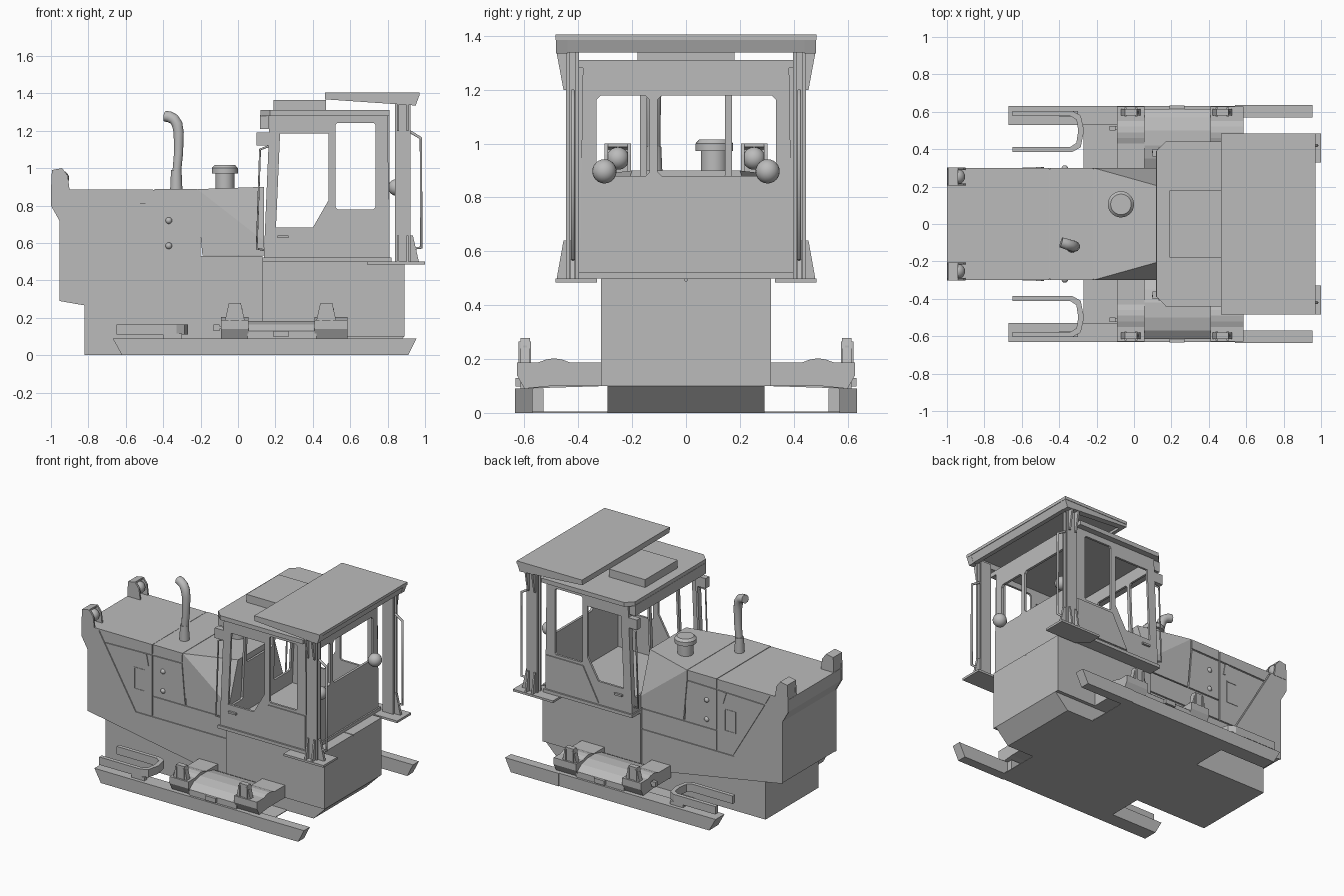
import bpy, bmesh
from mathutils import Vector

old = bpy.data.objects.get("Cube")
if old:
    bpy.data.objects.remove(old, do_unlink=True)

grey = bpy.data.materials.new("plain grey")
grey.use_nodes = True
grey.diffuse_color = (0.5, 0.5, 0.5, 1)
grey.node_tree.nodes["Principled BSDF"].inputs["Base Color"].default_value = (0.5, 0.5, 0.5, 1)


def add(name, data, mirror=False):
    ob = bpy.data.objects.new(name, data)
    bpy.context.scene.collection.objects.link(ob)
    data.materials.append(grey)
    if mirror:
        m = ob.modifiers.new("Mirror", "MIRROR")
        m.use_axis = (False, True, False)
        m.use_mirror_merge = False
    return ob


def from_bm(name, bm, mirror=False):
    bmesh.ops.recalc_face_normals(bm, faces=bm.faces[:])
    me = bpy.data.meshes.new(name)
    bm.to_mesh(me)
    bm.free()
    return add(name, me, mirror)


PLACE = {"x": lambda u, v, w: (w, u, v), "y": lambda u, v, w: (u, w, v), "z": lambda u, v, w: (u, v, w)}


def prism(name, pts, axis, a, b, holes=(), mirror=False):
    """Extrude a flat outline, with optional holes, along one axis."""
    bm = bmesh.new()
    for loop in [pts, *holes]:
        vs = [bm.verts.new(PLACE[axis](u, v, a)) for u, v in loop]
        for i, v in enumerate(vs):
            bm.edges.new((vs[i - 1], v))
    bmesh.ops.triangle_fill(bm, edges=bm.edges[:], use_beauty=True)
    res = bmesh.ops.extrude_face_region(bm, geom=bm.faces[:], use_keep_orig=True)
    moved = [g for g in res["geom"] if isinstance(g, bmesh.types.BMVert)]
    bmesh.ops.translate(bm, verts=moved, vec=PLACE[axis](0, 0, b - a))
    return from_bm(name, bm, mirror)


def rect(u0, u1, v0, v1, c=0.0):
    if not c:
        return [(u0, v0), (u1, v0), (u1, v1), (u0, v1)]
    return [(u0 + c, v0), (u1 - c, v0), (u1, v0 + c), (u1, v1 - c),
            (u1 - c, v1), (u0 + c, v1), (u0, v1 - c), (u0, v0 + c)]


def box(name, x, y, z, mirror=False):
    return prism(name, rect(*x, *y), "z", *z, mirror=mirror)


def hull(name, pts, mirror=False):
    bm = bmesh.new()
    for p in pts:
        bm.verts.new(p)
    bmesh.ops.convex_hull(bm, input=bm.verts[:])
    return from_bm(name, bm, mirror)


def rod(name, pts, r, mirror=False, radii=None):
    cu = bpy.data.curves.new(name, "CURVE")
    cu.dimensions, cu.bevel_depth, cu.bevel_resolution, cu.use_fill_caps = "3D", r, 3, True
    sp = cu.splines.new("POLY")
    sp.points.add(len(pts) - 1)
    for i, p in enumerate(pts):
        sp.points[i].co = (*p, 1)
        sp.points[i].radius = radii[i] if radii else 1
    sp.use_smooth = True
    return add(name, cu, mirror)


def smooth(bm):
    for f in bm.faces:
        f.smooth = len(f.verts) <= 4
    return bm


def ball(name, c, r, mirror=False):
    bm = bmesh.new()
    bmesh.ops.create_uvsphere(bm, u_segments=20, v_segments=12, radius=r)
    bmesh.ops.translate(bm, verts=bm.verts[:], vec=c)
    return from_bm(name, smooth(bm), mirror)


def drum(name, x, y, z0, z1, r0, r1):
    bm = bmesh.new()
    bmesh.ops.create_cone(bm, cap_ends=True, segments=28, radius1=r0, radius2=r1, depth=z1 - z0)
    bmesh.ops.translate(bm, verts=bm.verts[:], vec=(x, y, (z0 + z1) / 2))
    return from_bm(name, smooth(bm))


# lower tub and rear box
prism("tub", [(-.82, 0), (.79, 0), (.89, .1), (.89, .49), (-.82, .49)], "y", -.292, .292)
box("rear_box_half", (.13, .89), (.003, .316), (.1, .5), True)

# hood: core, then side panels with gaps between them
prism("hood_core", [(-.997, .883), (-.2, .885), (-.2, .53), (.13, .53), (.13, .13), (-.1, .14),
                    (-.952, .292), (-.952, .72), (-.997, .8)], "y", -.293, .293)
PANELS = {
    "nose_panel": [(-1, .885), (-.87, .878), (-.582, .381), (.13, .381), (.13, .12), (-.1, .14),
                   (-.955, .29), (-.955, .72), (-1, .8)],
    "front_lower_panel": [(-.818, .802), (-.454, .811), (-.454, .389), (-.575, .389)],
    "front_upper_strip": [(-.86, .88), (-.454, .886), (-.454, .82), (-.822, .811)],
    "rear_lower_panel": [(-.446, .389), (.13, .389), (.13, .525), (-.446, .525)],
    "rear_middle_panel": [(-.446, .533), (-.2, .533), (-.225, .815), (-.446, .811)],
    "rear_upper_strip": [(-.446, .82), (-.225, .824), (-.225, .888), (-.446, .886)],
}
for name, pts in PANELS.items():
    prism(name, pts, "y", .29, .3, mirror=True)
box("front_hood_lid", (-1, -.454), (-.3, .3), (.875, .886))
box("rear_hood_lid", (-.446, -.22), (-.3, .3), (.877, .888))
hull("tapered_hood", [(x, s * y, z) for s in (-1, 1) for x, y, z in (
    (-.217, .3, .888), (-.217, .3, .82), (-.19, .3, .533), (.14, .2, .9), (.14, .2, .83),
    (.14, .3, .61), (.14, .3, .533))])
prism("side_hatch", rect(-.595, -.508, .54, .695), "y", .296, .303,
      [rect(-.588, -.515, .547, .688)], True)
prism("hood_latch", [(-.525, .81), (-.495, .81), (-.48, .73), (-.5, .73)], "y", .297, .305, mirror=True)
for z in (.585, .72):
    ball("panel_knob", (-.37, .296, z), .018, True)

# lamp housings on the nose
for y in (.205, .29):
    prism("lamp_cheek", [(-1, .88), (-.995, .99), (-.94, 1), (-.91, .96), (-.9, .88)],
          "y", y, y + .012, mirror=True)
prism("lamp_hood", [(-.998, .88), (-.995, .99), (-.94, 1), (-.94, .988), (-.98, .978), (-.98, .88)],
      "y", .205, .302, mirror=True)
ball("nose_lamp", (-.945, .253, .945), .042, True)

# exhaust and air intake
drum("exhaust_base", -.33, -.12, .88, .99, .033, .028)
rod("exhaust_pipe", [(-.33, -.12, .95), (-.318, -.12, 1.08), (-.317, -.12, 1.19), (-.325, -.118, 1.235),
                     (-.342, -.113, 1.262), (-.365, -.106, 1.274), (-.39, -.098, 1.278)], .03,
    radii=[.8, .85, .95, 1, 1, 1, .95])
drum("intake_neck", -.07, .105, .88, .98, .05, .05)
drum("intake_cap", -.07, .105, .972, 1.0, .07, .07)
drum("intake_cap_top", -.07, .105, 1.0, 1.016, .07, .055)

# cab
box("cab_floor", (.13, .82), (-.41, .41), (.5, .522))
prism("cab_side", [(.138, .52), (.17, 1.285), (.80, 1.285), (.81, .52)], "y", .383, .398,
      [[(.225, 1.185), (.485, 1.185), (.485, .83), (.40, .682), (.203, .682)],
       rect(.522, .735, .78, 1.242, .01)], True)
prism("cab_lower_panel", [(.395, .535), (.515, .762), (.80, .762), (.803, .535)], "y", .395, .405, mirror=True)
prism("cab_rear", [(-.395, .505), (.395, .505), (.383, 1.285), (-.383, 1.285)], "x", .793, .81,
      [rect(-.333, -.135, .88, 1.178, .015), rect(-.105, .335, .88, 1.178, .015)])
front = prism("cab_front", rect(-.39, .39, .52, 1.285), "x", .138, .153,
              [rect(-.36, -.17, .62, 1.2, .012), rect(-.145, .145, .87, 1.2, .012),
               rect(.17, .36, .62, 1.2, .012)])
for v in front.data.vertices:
    v.co.x += (v.co.z - .52) * .042
prism("cab_roof", [(.12, -.39), (.17, -.44), (.81, -.44), (.81, .44), (.17, .44), (.12, .39)], "z", 1.28, 1.31)
box("roof_visor", (.118, .165), (-.39, .39), (1.21, 1.285))
box("roof_unit", (.19, .47), (-.18, .18), (1.305, 1.365))
box("door_handle", (.21, .27), (.395, .412), (.627, .64), True)
rod("front_grab_rail", [(.15, .37, .56), (.1, .385, .57), (.118, .385, 1.1), (.17, .37, 1.12)], .006, True)
box("rail_bracket", (.1, .17), (.36, .4), (1.12, 1.19), True)
ball("rear_lamp", (.848, .303, .897), .045, True)
box("lamp_arm", (.8, .85), (.29, .315), (.89, .905), True)

# canopy
box("canopy_top", (.465, .97), (-.485, .485), (1.385, 1.405))
prism("canopy_side", [(.465, 1.39), (.97, 1.39), (.95, 1.335), (.465, 1.368)], "y", .44, .482, mirror=True)
prism("canopy_rear_beam", [(.92, 1.39), (.968, 1.39), (.95, 1.338), (.92, 1.338)], "y", -.47, .47)
box("canopy_front_beam", (.465, .49), (-.45, .45), (1.368, 1.39))

# posts with gussets and foot plates
for y in (.397, .432):
    box("post_flange", (.84, .922), (y, y + .013), (.5, 1.345), True)
box("post_web", (.872, .89), (.4, .44), (.5, 1.345), True)
for x in (.85, .9):
    prism("post_foot_gusset", [(.44, .5), (.48, .5), (.455, .64), (.44, .64)], "x", x, x + .012, mirror=True)
    prism("post_top_gusset", [(.44, 1.2), (.455, 1.2), (.482, 1.345), (.44, 1.345)], "x", x, x + .012, mirror=True)
prism("post_rear_gusset", [(.92, .5), (.967, .5), (.935, .64), (.92, .64)], "y", .412, .43, mirror=True)
prism("foot_plate", [(.69, .39), (.76, .33), (1, .33), (1, .485), (.69, .485)], "z", .485, .5, mirror=True)
rod("rear_grab_rail", [(.92, .42, .57), (.98, .42, .575), (.978, .42, 1.16), (.92, .42, 1.195)], .008, True)

# skids, base plate and tow loops
box("base_plate", (-.27, .585), (.28, .63), (0, .005), True)
prism("front_skid", [(-.67, .09), (-.62, 0), (.56, 0), (.56, .09)], "y", .53, .63, mirror=True)
prism("rear_skid", [(.54, .09), (.54, 0), (.91, 0), (.955, .09)], "y", .57, .635, mirror=True)
prism("tow_loop", [(-.65, .605), (-.33, .605), (-.285, .58), (-.267, .5), (-.285, .41), (-.33, .385),
                   (-.65, .385), (-.65, .412), (-.34, .412), (-.308, .434), (-.298, .5), (-.308, .558),
                   (-.34, .577), (-.65, .577)], "z", .11, .165, mirror=True)
box("loop_foot", (-.4, -.3), (.575, .605), (.085, .115), True)

# side frames between hull and skids
SADDLE = [(.29, .1), (.29, .187), (.43, .187), (.46, .198), (.49, .203), (.52, .198), (.55, .187),
          (.628, .187), (.628, .14), (.6, .09), (.5, .1)]
for a, b in ((-.09, .055), (.41, .585)):
    prism("saddle", SADDLE, "x", a, b, mirror=True)
prism("frame_cover", [(.29, .1), (.29, .135), (.35, .165), (.42, .182), (.5, .182), (.57, .165),
                      (.615, .13), (.615, .09)], "x", .05, .42, mirror=True)
box("frame_step", (.19, .27), (.6, .633), (.098, .13), True)
box("frame_stop", (-.13, -.1), (.5, .525), (.13, .165), True)
box("stop_arm", (-.125, -.08), (.505, .52), (.14, .155), True)
for x in (-.017, .472):
    for dx in (-.035, .023):
        box("cleat_cheek", (x + dx, x + dx + .012), (.575, .622), (.185, .265), True)
    hull("cleat_body", [(x + s * w, y, z) for s in (-1, 1) for w, z in ((.053, .185), (.032, .278))
                        for y in (.58, .615)], True)
    box("cleat_pin", (x - .04, x + .04), (.59, .605), (.235, .25), True)
